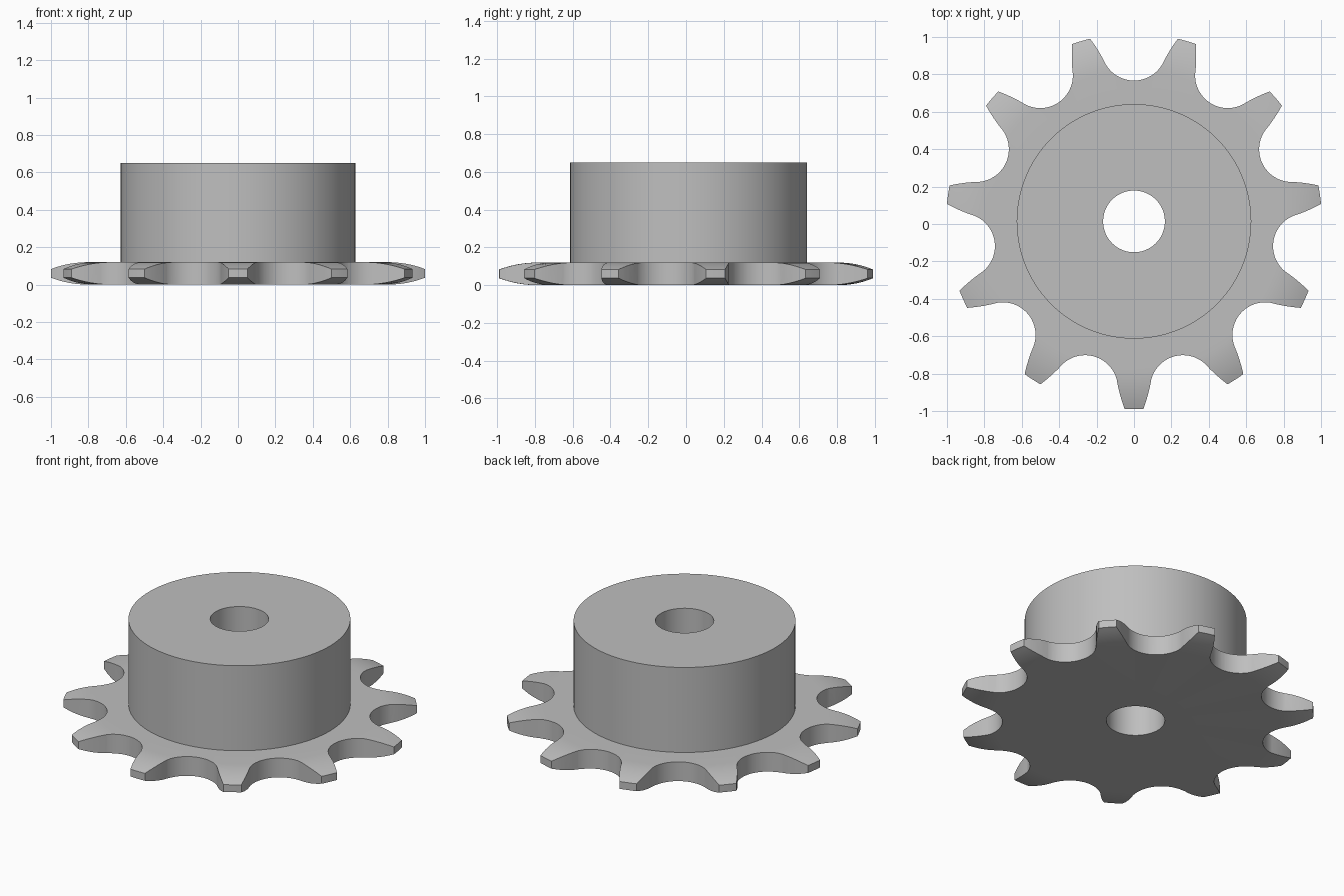
import bpy, bmesh, math
from mathutils import Vector

if "Cube" in bpy.data.objects:
    bpy.data.objects.remove(bpy.data.objects["Cube"])

TEETH = 11
CENTRE_Y = 0.014
TIP_R, PITCH_R, ROLLER_R = 1.0043, 0.928, 0.175
BORE_R, HUB_R = 0.165, 0.627
PLATE_H, HUB_H = 0.12, 0.65
CROWN_R, CROWN_DROP = 0.80, 0.037
CROWN_STEPS = 8


def new_object(name, bm):
    bmesh.ops.recalc_face_normals(bm, faces=bm.faces)
    mesh = bpy.data.meshes.new(name)
    bm.to_mesh(mesh)
    bm.free()
    obj = bpy.data.objects.new(name, mesh)
    obj.location.y = CENTRE_Y
    bpy.context.collection.objects.link(obj)
    return obj


def polar(radius, angle):
    return Vector((radius * math.cos(angle), radius * math.sin(angle)))


# Curved crown that thins the teeth towards their tips
crown_len = TIP_R - CROWN_R
arc_r = (crown_len ** 2 + CROWN_DROP ** 2) / (2 * CROWN_DROP)
crown = []
for i in range(CROWN_STEPS + 1):
    x = crown_len * i / CROWN_STEPS
    crown.append((CROWN_R + x, arc_r - math.sqrt(arc_r ** 2 - x ** 2)))

# Turned blank: bore, toothed plate and hub in one revolved profile
profile = [(BORE_R, 0)] + crown
profile += [(r, PLATE_H - drop) for r, drop in reversed(crown)]
profile += [(HUB_R, PLATE_H), (HUB_R, HUB_H), (BORE_R, HUB_H)]
bm = bmesh.new()
verts = [bm.verts.new((r, 0, z)) for r, z in profile]
edges = [bm.edges.new((a, b)) for a, b in zip(verts, verts[1:] + verts[:1])]
bmesh.ops.spin(bm, geom=verts + edges, cent=(0, 0, 0), axis=(0, 0, 1),
               angle=math.tau, steps=TEETH * 16, use_merge=False)
bmesh.ops.remove_doubles(bm, verts=bm.verts, dist=0.0001)
sprocket = new_object("sprocket_with_hub", bm)

# Half of one tooth gap, from beyond the tooth tip down to the roller seat
centre = Vector((PITCH_R, 0))
tip = polar(TIP_R, math.pi / TEETH - 0.05)
to_tip = tip - centre
phi = math.atan2(to_tip.y, to_tip.x) + math.acos(ROLLER_R / to_tip.length)
seat = centre + polar(ROLLER_R, phi)
bulge = polar(0.004, phi)
flank = [tip.lerp(seat, t) - bulge * 4 * t * (1 - t) for t in (0, 0.25, 0.5, 0.75)]
beyond = tip + (tip - flank[1])
half = [beyond] + flank
half += [centre + polar(ROLLER_R, phi + (math.pi - phi) * i / 14) for i in range(15)]
gap = [Vector((p.x, -p.y)) for p in half] + half[-2::-1]

# Tooth outline repeated around the axis and extruded as a cutter
bm = bmesh.new()
ring = []
for k in range(TEETH):
    turn = math.pi / 2 + k * math.tau / TEETH
    for p in gap:
        q = polar(p.length, math.atan2(p.y, p.x) + turn)
        ring.append(bm.verts.new((q.x, q.y, -0.2)))
face = bm.faces.new(ring)
top = bmesh.ops.extrude_face_region(bm, geom=[face])["geom"]
bmesh.ops.translate(bm, vec=(0, 0, 1.2),
                    verts=[v for v in top if isinstance(v, bmesh.types.BMVert)])
cutter = new_object("tooth_outline_cutter", bm)
cutter.hide_render = True

# Cut the teeth
bpy.context.view_layer.objects.active = sprocket
sprocket.select_set(True)
cut = sprocket.modifiers.new("teeth", "BOOLEAN")
cut.operation = "INTERSECT"
cut.solver = "EXACT"
cut.object = cutter
bpy.ops.object.modifier_apply(modifier=cut.name)
bpy.data.objects.remove(cutter)

# Plain steel colour
steel = bpy.data.materials.new("grey steel")
steel.use_nodes = True
grey = (0.52, 0.52, 0.52, 1)
steel.diffuse_color = grey
steel.node_tree.nodes["Principled BSDF"].inputs["Base Color"].default_value = grey
sprocket.data.materials.clear()
sprocket.data.materials.append(steel)

bpy.ops.object.select_all(action="DESELECT")
sprocket.select_set(True)
bpy.ops.object.shade_smooth_by_angle(angle=math.radians(30))
